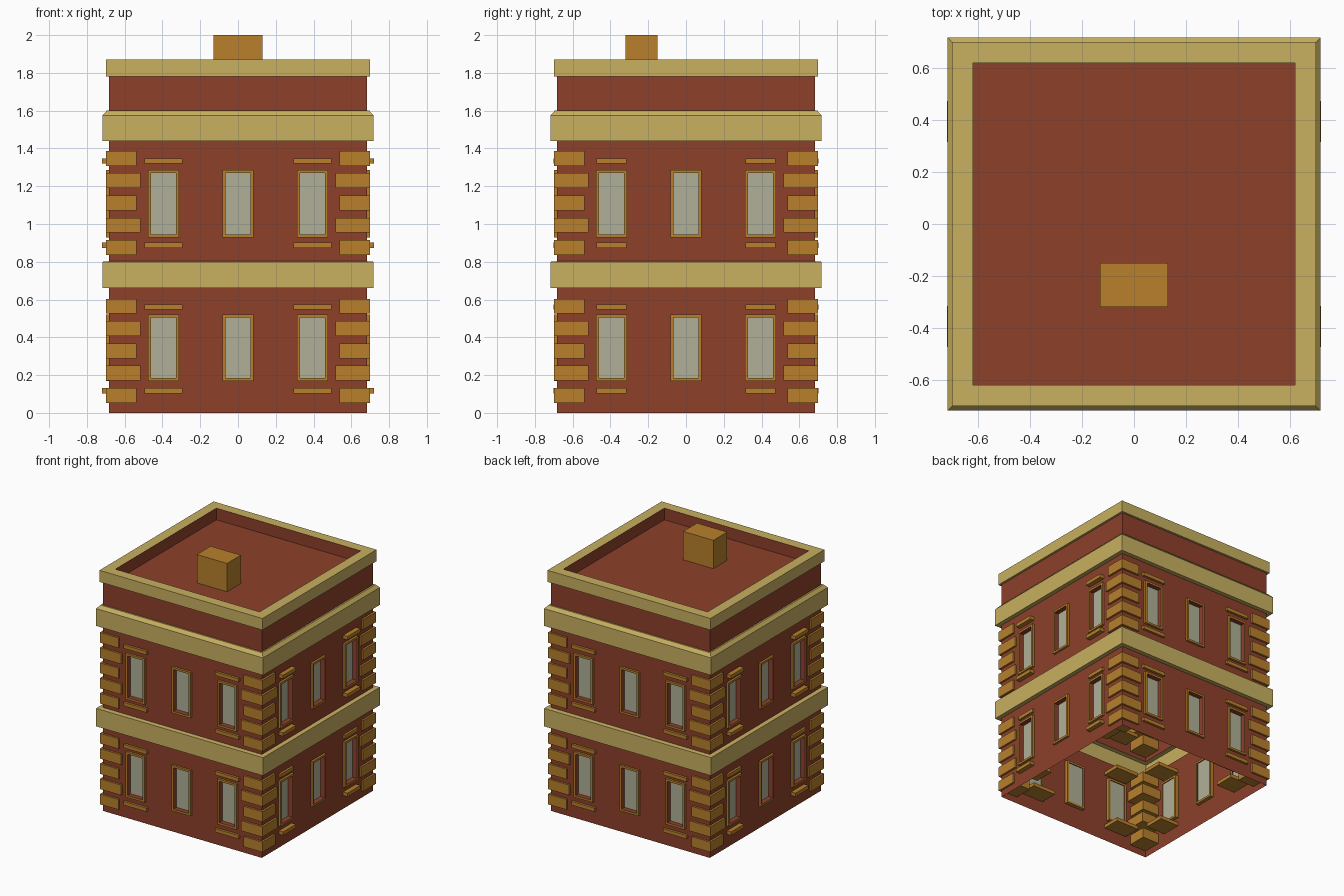
import bpy, bmesh
from math import pi
from mathutils import Matrix, Vector

if "Cube" in bpy.data.objects:
    bpy.data.objects.remove(bpy.data.objects["Cube"])


def material(name, rgb):
    m = bpy.data.materials.new(name)
    m.diffuse_color = [((c / 255 + 0.055) / 1.055) ** 2.4 for c in rgb] + [1]
    m.use_nodes = True
    m.node_tree.nodes["Principled BSDF"].inputs["Base Color"].default_value = m.diffuse_color
    return m


BRICK = material("brick", (142, 64, 42))
STONE = material("ochre_stone", (184, 128, 44))
TRIM = material("pale_trim", (200, 176, 96))
GLASS = material("glass", (176, 176, 152))

WALL = 0.683            # half width of the wall shell
FRONT = 0.70            # outer face of frames and quoins
COLUMNS = (-0.395, 0.0, 0.395)
FLOORS = ((0.169, 0.522), (0.929, 1.285))
HALF_W, BORDER = 0.082, 0.016


def quad(bm, pts, index=0):
    f = bm.faces.new([bm.verts.new(p) for p in pts])
    f.material_index = index


def finish(name, bm, *mats):
    bmesh.ops.remove_doubles(bm, verts=bm.verts, dist=1e-5)
    me = bpy.data.meshes.new(name)
    bm.to_mesh(me)
    bm.free()
    for m in mats:
        me.materials.append(m)
    ob = bpy.data.objects.new(name, me)
    bpy.context.collection.objects.link(ob)
    return ob


def turn(side):
    return Matrix.Rotation(side * pi / 2, 3, 'Z')


def square_sweep(name, profile, mat):
    """Sweep a (half width, height) profile around a square plan."""
    bm = bmesh.new()
    for (r0, z0), (r1, z1) in zip(profile, profile[1:]):
        for k in range(4):
            quad(bm, [turn(k) @ Vector(p) for p in
                      ((-r0, -r0, z0), (r0, -r0, z0), (r1, -r1, z1), (-r1, -r1, z1))])
    return finish(name, bm, mat)


def storey(name, z_low, z_high, win):
    """Four wall sheets with three window openings each."""
    inset = BORDER / 2
    zs = [z_low, win[0] + inset, win[1] - inset, z_high]
    us = [-WALL]
    for c in COLUMNS:
        us += [c - HALF_W + inset, c + HALF_W - inset]
    us.append(WALL)
    bm = bmesh.new()
    for k in range(4):
        for i in range(len(us) - 1):
            for j in range(3):
                if j == 1 and i % 2 == 1:
                    continue
                quad(bm, [turn(k) @ Vector((u, -WALL, z)) for u, z in
                          ((us[i], zs[j]), (us[i + 1], zs[j]),
                           (us[i + 1], zs[j + 1]), (us[i], zs[j + 1]))])
    return finish(name, bm, BRICK)


def window(name, side, c, z0, z1):
    """Rectangular frame through the wall plus a recessed pane."""
    def loop(inset, depth):
        a, b = c - HALF_W + inset, c + HALF_W - inset
        return [turn(side) @ Vector(p) for p in
                ((a, -depth, z0 + inset), (b, -depth, z0 + inset),
                 (b, -depth, z1 - inset), (a, -depth, z1 - inset))]
    back = 0.655
    loops = [loop(0, back), loop(0, FRONT), loop(BORDER, FRONT), loop(BORDER, back)]
    bm = bmesh.new()
    for n in range(4):
        a, b = loops[n], loops[(n + 1) % 4]
        for i in range(4):
            j = (i + 1) % 4
            quad(bm, (a[i], a[j], b[j], b[i]), 1 if n == 2 else 0)
    finish(name + "_frame", bm, STONE, BRICK)
    bm = bmesh.new()
    quad(bm, loop(BORDER, back + 0.007))
    finish(name + "_pane", bm, GLASS)


def box(name, lo, hi, mat):
    lo, hi = Vector(lo), Vector(hi)
    bm = bmesh.new()
    size = hi - lo
    bmesh.ops.create_cube(bm, size=1, matrix=Matrix.Translation((lo + hi) / 2)
                          @ Matrix.Diagonal((size.x, size.y, size.z, 1)))
    return finish(name, bm, mat)


# Hollow shell: walls, bands, cornice, parapet
storey("lower_walls", 0, 0.66, FLOORS[0])
square_sweep("middle_band", [(WALL, 0.66), (0.717, 0.66), (0.717, 0.80), (WALL, 0.803)], TRIM)
storey("upper_walls", 0.803, 1.44, FLOORS[1])
square_sweep("cornice", [(WALL, 1.44), (0.717, 1.44), (0.717, 1.575), (0.695, 1.60), (WALL, 1.60)], TRIM)
square_sweep("parapet_wall", [(WALL, 1.60), (WALL, 1.78)], BRICK)
square_sweep("parapet_cap", [(WALL, 1.78), (FRONT, 1.78), (FRONT, 1.87), (0.62, 1.87)], TRIM)
square_sweep("parapet_inside", [(0.62, 1.87), (0.62, 1.78)], BRICK)

# Roof and chimney
bm = bmesh.new()
quad(bm, ((-0.62, -0.62, 1.78), (0.62, -0.62, 1.78), (0.62, 0.62, 1.78), (-0.62, 0.62, 1.78)))
finish("roof", bm, BRICK)
box("chimney", (-0.13, -0.32, 1.78), (0.13, -0.15, 2.0), STONE)

# Windows on all sides
for side, face in enumerate(("front", "right", "back", "left")):
    for f, (z0, z1) in enumerate(FLOORS):
        for c, col in enumerate(COLUMNS):
            window(f"{face}_window_{f}_{c}", side, col, z0, z1)

# Quoins at the corners, alternating narrow and wide
for f, base in enumerate((0.053, 0.836)):
    for row in range(5):
        inner = 0.515 if row % 2 else 0.538
        z = base + 0.118 * row
        for sx in (-1, 1):
            for sy in (-1, 1):
                xs, ys = sorted((sx * inner, sx * 0.698)), sorted((sy * inner, sy * 0.698))
                box(f"quoin_{f}_{row}", (xs[0], ys[0], z), (xs[1], ys[1], z + 0.079), STONE)

# Sills and lintels of the outer windows, slabs running through the wall
for z, reach in ((0.103, 0.62), (0.547, 0.60), (0.873, 0.62), (1.32, 0.62)):
    for a in (-0.395, 0.395):
        for s in (-1, 1):
            for label, x, y in (("ledge", a, s * 0.622), ("side_ledge", s * reach, a)):
                box(label, (x - 0.1, y - 0.079, z), (x + 0.1, y + 0.079, z + 0.028), STONE)
